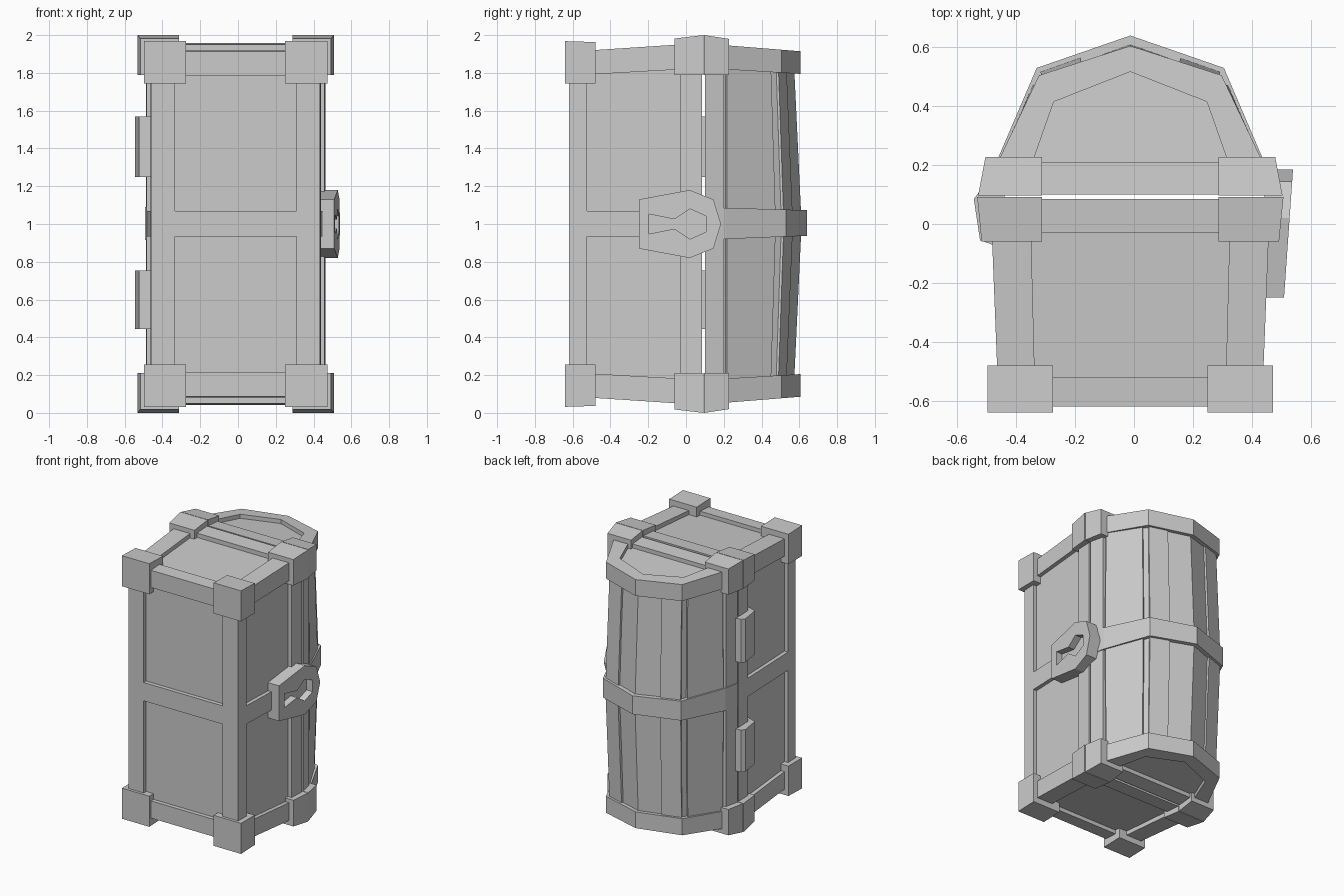
import bpy, bmesh

if "Cube" in bpy.data.objects:
    bpy.data.objects.remove(bpy.data.objects["Cube"])

CX, CZ = -0.0125, 1.0
SIGNS = (-1, 1)


def make(name, lofts, cx=CX):
    """One object from several lofts; a loft is a list of equal-length rings."""
    bm = bmesh.new()
    for rings in lofts:
        vs = [[bm.verts.new((x + cx, y, z + CZ)) for x, y, z in r] for r in rings]
        n = len(vs[0])
        for a, b in zip(vs, vs[1:]):
            for i in range(n):
                j = (i + 1) % n
                bm.faces.new((a[i], a[j], b[j], b[i]))
        bm.faces.new(vs[0][::-1])
        bm.faces.new(vs[-1])
    bmesh.ops.recalc_face_normals(bm, faces=bm.faces)
    me = bpy.data.meshes.new(name)
    bm.to_mesh(me)
    bm.free()
    ob = bpy.data.objects.new(name, me)
    bpy.context.collection.objects.link(ob)
    return ob


def taper(y0, a, y1, b):
    """Box between y0 and y1 with (x0, x1, z0, z1) limits at each end."""
    return [[(x0, y, z0), (x1, y, z0), (x1, y, z1), (x0, y, z1)]
            for y, (x0, x1, z0, z1) in ((y0, a), (y1, b))]


def flip(loft, sx, sz):
    return [[(x * sx, y, z * sz) for x, y, z in r] for r in loft]


def four(loft):
    return [flip(loft, sx, sz) for sx in SIGNS for sz in SIGNS]


def sym(half):
    """Mirror a right-hand profile (base to ridge) into a full arch."""
    return [(-x, y) for x, y in half] + half[-2::-1]


def band(outer, inner, z_out, z_in):
    """Strap following an arch."""
    return [[(ox, oy, z_out(oy)), (ox, oy, z_in(oy)), (ix, iy, z_in(iy)), (ix, iy, z_out(iy))]
            for (ox, oy), (ix, iy) in zip(sym(outer), sym(inner))]


# Chest body
make("body_panels", [taper(-0.59, (-0.42, 0.42, -0.885, 0.885), 0.083, (-0.445, 0.445, -0.925, 0.925))])
make("body_middle_band", [taper(-0.62, (-0.447, 0.447, -0.065, 0.07), 0.084, (-0.472, 0.472, -0.065, 0.07))])
make("body_corner_posts", four(taper(-0.62, (0.322, 0.447, 0.785, 0.912), 0.085, (0.34, 0.475, 0.825, 0.958))))

# Frame strips around the base and the rim
make("base_long_strips", [flip(taper(-0.62, (0.322, 0.447, -0.85, 0.85), -0.525, (0.322, 0.451, -0.85, 0.85)), s, 1) for s in SIGNS])
make("base_end_strips", [flip(taper(-0.62, (-0.4, 0.4, 0.785, 0.912), -0.52, (-0.4, 0.4, 0.785, 0.918)), 1, s) for s in SIGNS])
make("body_rim_long_strips", [flip(taper(-0.03, (0.38, 0.471, -0.9, 0.9), 0.085, (0.38, 0.475, -0.9, 0.9)), s, 1) for s in SIGNS])
make("body_rim_end_strips", [flip(taper(-0.03, (-0.4, 0.4, 0.82, 0.95), 0.085, (-0.4, 0.4, 0.82, 0.958)), 1, s) for s in SIGNS])

# Corner blocks
make("base_corner_blocks", four(taper(-0.64, (0.262, 0.485, 0.743, 0.968), -0.48, (0.262, 0.485, 0.743, 0.963))))
make("body_rim_blocks", four(taper(-0.06, (0.3, 0.505, 0.79, 0.982), 0.092, (0.3, 0.52, 0.79, 1.0))))
make("lid_rim_blocks", four(taper(0.096, (0.3, 0.517, 0.79, 1.0), 0.228, (0.3, 0.492, 0.79, 0.98))))


# Bowed lid panels: small arch at the ends, larger in the middle
def end_z(y, h=0.925):
    return h - 0.08 * (y - 0.1)


END = [(0.445, 0.1), (0.425, 0.21), (0.288, 0.475), (0, 0.57)]
MID = [(0.45, 0.1), (0.432, 0.21), (0.302, 0.505), (0, 0.612)]
make("lid_panels", [[[(x, y, s * end_z(y)) for x, y in sym(p)] for p, s in ((END, -1), (MID, 0), (END, 1))]])


# Raised planks on the lid
def plank(i, t0, t1, nx, ny):
    rings = []
    for p, z in ((END, -0.86), (MID, 0), (END, 0.86)):
        (ax, ay), (bx, by) = p[i], p[i + 1]
        q = [(ax + (bx - ax) * t, ay + (by - ay) * t) for t in (t0, t1)]
        rings.append([(x + nx * d, y + ny * d, z)
                      for (x, y), d in ((q[0], -0.02), (q[1], -0.02), (q[1], 0.014), (q[0], 0.014))])
    return [flip(rings, s, 1) for s in SIGNS]


make("lid_side_planks", plank(1, 0, 0.88, 0.9, 0.43))
make("lid_roof_planks", plank(2, 0.0, 0.45, 0.33, 0.94))

# Lid straps
OUT = [(0.475, 0.1), (0.45, 0.21), (0.31, 0.505), (0, 0.605)]
INN = [(0.345, 0.1), (0.332, 0.21), (0.26, 0.415), (0, 0.517)]
make("lid_end_straps", [flip(band(OUT, INN, lambda y: end_z(y, 0.955), lambda y: 0.825 - 0.06 * (y - 0.1)), 1, s) for s in SIGNS])
BIG = [(0.48, 0.1), (0.455, 0.21), (0.318, 0.53), (0, 0.64)]
make("lid_middle_strap", [band(BIG, INN, lambda y: 0.092 - 0.03 * y, lambda y: -0.088 + 0.04 * y)])
make("lid_rim_long_strips", [flip(taper(0.1, (0.38, 0.475, -0.9, 0.9), 0.2, (0.38, 0.452, -0.9, 0.9)), s, 1) for s in SIGNS])
make("lid_rim_end_strips", [flip(taper(0.1, (-0.4, 0.4, 0.82, 0.955), 0.21, (-0.4, 0.4, 0.82, 0.946)), 1, s) for s in SIGNS])

# Hinges on the left side
hinge = [(-0.44, -0.085), (-0.523, -0.055), (-0.544, 0.085), (-0.525, 0.11), (-0.44, 0.12)]
make("hinges", [[[(x, y, z) for x, y in hinge] for z in zs] for zs in ((-0.555, -0.245), (0.25, 0.57))], 0)


# Lock plate on the right side, with a recessed keyhole
def slab(pts, x0, x1):
    lean = 0.07
    return [[(x + lean * (y - 0.185), y, z) for y, z in pts] for x in (x0, x1)]


def outline(half):
    return half + [(y, -z) for y, z in reversed(half) if z]


lock = make("lock_plate", [slab(outline([(-0.25, 0.13), (0.02, 0.18), (0.145, 0.13), (0.185, 0)]), 0.45, 0.54)], 0)
hole = make("keyhole_cutter", [slab(outline([(-0.195, 0.052), (-0.06, 0.025), (0.02, 0.08), (0.105, 0.042)]), 0.49, 0.6)], 0)
hole.hide_render = True
hole.hide_set(True)
cut = lock.modifiers.new("keyhole", 'BOOLEAN')
cut.operation = 'DIFFERENCE'
cut.solver = 'EXACT'
cut.object = hole
